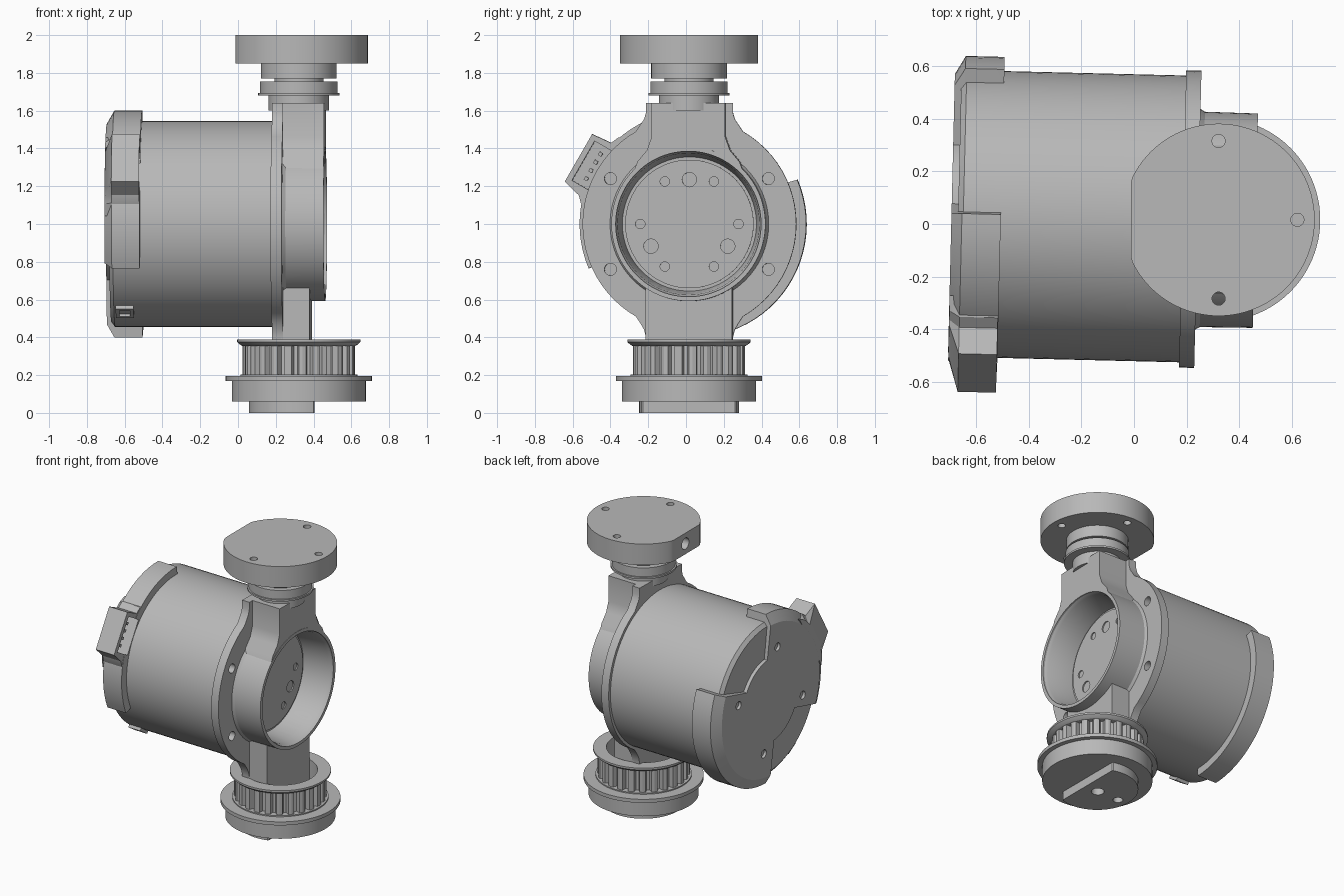
import bpy, bmesh
from math import cos, sin, radians, pi
from mathutils import Matrix

if "Cube" in bpy.data.objects:
    bpy.data.objects.remove(bpy.data.objects["Cube"])

grey = bpy.data.materials.new("machined_grey")
grey.use_nodes = True
grey.diffuse_color = (0.48, 0.48, 0.48, 1)
grey.node_tree.nodes["Principled BSDF"].inputs["Base Color"].default_value = (0.48, 0.48, 0.48, 1)

# Frames: upright shaft (z from the floor) and slightly yawed motor (x along its axis)
CX, CY = 0.322, 0.016
SHAFT = Matrix.Translation((CX, CY, 0))
MOTOR = (Matrix.Translation((CX, CY, 1)) @ Matrix.Rotation(radians(-1.4), 4, "Z")
         @ Matrix.Translation((-CX, 0, 0)))
parts = []


def polar(r, a):
    return (r * cos(radians(a)), r * sin(radians(a)))


def arc(r, a0, a1, n=24):
    return [polar(r, a0 + (a1 - a0) * i / n) for i in range(n + 1)]


def circle(r, c=(0, 0), n=64):
    return [(c[0] + r * cos(2 * pi * i / n), c[1] + r * sin(2 * pi * i / n)) for i in range(n)]


def turn(pts, a):
    return [(p * cos(radians(a)) - q * sin(radians(a)),
             p * sin(radians(a)) + q * cos(radians(a))) for p, q in pts]


def clamp(pts, r):
    out = []
    for p, q in pts:
        k = min(1, r / max((p * p + q * q) ** 0.5, 1e-6))
        out.append((p * k, q * k))
    return out


def loft(name, layers, axis, keep=True):
    """Join outlines with equal point counts, stacked along the chosen axis."""
    bm = bmesh.new()
    rings = []
    for h, pts in layers:
        rings.append([bm.verts.new((h, p, q) if axis == "X" else (p, q, h)) for p, q in pts])
    n = len(rings[0])
    bm.faces.new(rings[0])
    bm.faces.new(rings[-1])
    for a, b in zip(rings, rings[1:]):
        for i in range(n):
            j = (i + 1) % n
            bm.faces.new((a[i], a[j], b[j], b[i]))
    bmesh.ops.recalc_face_normals(bm, faces=bm.faces)
    bm.transform(MOTOR if axis == "X" else SHAFT)
    mesh = bpy.data.meshes.new(name)
    bm.to_mesh(mesh)
    bm.free()
    mesh.materials.append(grey)
    ob = bpy.data.objects.new(name, mesh)
    bpy.context.scene.collection.objects.link(ob)
    if keep:
        parts.append(ob)
    return ob


def prism(name, h0, h1, pts, axis="X", keep=True):
    return loft(name, [(h0, pts), (h1, pts)], axis, keep)


def lathe(name, steps, axis="Z", keep=True, n=72):
    return loft(name, [(h, circle(r, n=n)) for h, r in steps], axis, keep)


def cut(ob, cutter, also=()):
    """Subtract the cutter from each object, then discard it."""
    cutter.hide_render = True
    for target in (ob, *also):
        mod = target.modifiers.new("cut", "BOOLEAN")
        mod.operation, mod.solver, mod.object = "DIFFERENCE", "EXACT", cutter
        bpy.context.view_layer.update()
        deps = bpy.context.evaluated_depsgraph_get()
        mesh = bpy.data.meshes.new_from_object(target.evaluated_get(deps))
        target.modifiers.clear()
        target.data = mesh
    bpy.data.objects.remove(cutter)


def drill(ob, h0, h1, centres, r, axis="X"):
    for c in centres:
        cut(ob, prism("drill", h0, h1, circle(r, c, 20), axis, False))


# Motor can
lathe("motor_can", [(-0.67, 0.52), (-0.65, 0.546), (0.19, 0.546)], "X", n=96)

# Rear cover: two opposite skirts joined by a hub
skirts = (arc(0.6, -90, 23) + arc(0.3, 30, 83, 10) + arc(0.6, 90, 203)
          + arc(0.3, 210, 263, 10))
cover = loft("rear_cover", [(-0.507, skirts), (-0.655, skirts), (-0.695, clamp(skirts, 0.53))], "X")
drill(cover, -0.8, -0.675, [polar(0.36, a) for a in (15, 102, 195, 282)], 0.028)

# Connector housing on the cover, with an open pocket and pins
shape = [(0.5, -0.24), (0.57, -0.2), (0.59, -0.155), (0.7, -0.145),
         (0.7, 0.145), (0.6, 0.17), (0.57, 0.2), (0.5, 0.24)]
shape = turn(shape, 150)
housing = loft("connector_housing",
               [(-0.509, shape), (-0.655, shape), (-0.694, clamp(shape, 0.57))], "X")
pocket = turn([(0.55, -0.12), (0.67, -0.12), (0.67, 0.12), (0.55, 0.12)], 150)
cut(housing, prism("pocket", -0.61, -0.4, pocket, "X", False), [cover])
for i in range(4):
    t = -0.075 + 0.05 * i
    pin = [(0.6, t - 0.01), (0.62, t - 0.01), (0.62, t + 0.01), (0.6, t + 0.01)]
    prism("connector_pin", -0.62, -0.54, turn(pin, 150))

# Small port low on the can
port = turn([(0.5, -0.045), (0.565, -0.045), (0.565, 0.045), (0.5, 0.045)], 237)
frame = prism("side_port", -0.64, -0.545, port)
hole = turn([(0.55, -0.03), (0.6, -0.03), (0.6, 0.03), (0.55, 0.03)], 237)
cut(frame, prism("port_hole", -0.62, -0.565, hole, "X", False))

# Mounting flange with filleted necks above and below
half = ([(0.23, -0.8), (0.23, -0.6), (0.24, -0.56), (0.26, -0.525)] + arc(0.566, -60, 60)
        + [(0.26, 0.525), (0.24, 0.555), (0.23, 0.59), (0.23, 0.64)])
flange = prism("mounting_flange", 0.185, 0.243, half + [(-p, q) for p, q in reversed(half)])
drill(flange, 0.2, 0.4, [(s * 0.418, t * 0.24) for s in (-1, 1) for t in (-1, 1)], 0.032)

# Bearing cup and the blocks that carry it
cup = lathe("bearing_cup", [(0.235, 0.425), (0.26, 0.41), (0.462, 0.408)], "X", n=96)
side = [(0.3, 0.25), (0.27, 0.33), (0.22, 0.39), (0.195, 0.46), (0.195, 0.64)]
upper = prism("upper_neck", 0.235, 0.46, side + [(-p, q) for p, q in reversed(side)])
lower = prism("lower_neck", 0.235, 0.385, [(-0.23, -0.8), (0.23, -0.8), (0.23, -0.3), (-0.23, -0.3)])
bore = lathe("bore", [(0.2435, 0.355), (0.43, 0.375), (0.45, 0.385), (0.6, 0.385)], "X", False, 96)
cut(cup, bore, [upper, lower])
plate = lathe("bearing_plate", [(0.2, 0.34), (0.252, 0.34)], "X")
drill(plate, 0.215, 0.4, [polar(0.26, a) for a in range(0, 360, 60)], 0.025)
drill(plate, 0.215, 0.4, [polar(0.235, a) for a in (90, 210, 330)], 0.038)
drill(flange, 0.215, 0.4, [polar(0.26, a) for a in range(0, 360, 60)], 0.025)
drill(flange, 0.215, 0.4, [polar(0.235, a) for a in (90, 210, 330)], 0.038)

# Upper shaft collars
lathe("upper_collar", [(1.6, 0.16), (1.68, 0.16), (1.68, 0.215), (1.693, 0.215), (1.693, 0.205),
                       (1.755, 0.205), (1.755, 0.13), (1.77, 0.13), (1.77, 0.2), (1.86, 0.2)])

# Output disc with one flat, three through holes and a side hole
flat = [(max(p, -0.334), q) for p, q in circle(0.366, n=96)]
disc = prism("output_disc", 1.85, 2.0, flat, "Z")
drill(disc, 1.8, 2.1, [polar(0.3, a) for a in (-90, 0, 90)], 0.025, "Z")
drill(disc, -0.1, 0.1, [(0, 0.925)], 0.04)

# Toothed pulley, hollow around the lower neck
teeth = []
N = 24
for i in range(N):
    for f, r in ((0.0, 0.294), (0.25, 0.298), (0.5, 0.294), (0.62, 0.262), (0.88, 0.262)):
        teeth.append(polar(r, (i + f) * 360 / N))
pulley = prism("pulley_teeth", 0.19, 0.37, teeth, "Z")
rim = lathe("pulley_rim", [(0.355, 0.3), (0.362, 0.312), (0.375, 0.326), (0.388, 0.326)])
cut(pulley, lathe("well", [(0.21, 0.24), (0.5, 0.24)], "Z", False), [rim])

# Lower drum and its half-moon boss
lathe("lower_drum", [(0.06, 0.355), (0.17, 0.355), (0.17, 0.387), (0.195, 0.387),
                     (0.195, 0.31), (0.203, 0.31)], n=96)
moon = [(min(p, 0.083), q) for p, q in circle(0.264)]
boss = prism("lower_boss", 0.0, 0.065, moon, "Z")
drill(boss, -0.1, 0.05, [(-0.02, -0.02)], 0.042, "Z")
drill(boss, -0.1, 0.05, [(-0.19, -0.02)], 0.032, "Z")

# Smooth round walls, keep machined edges crisp
for ob in parts:
    ob.data.shade_smooth()
    ob.data.set_sharp_from_angle(angle=radians(25))
